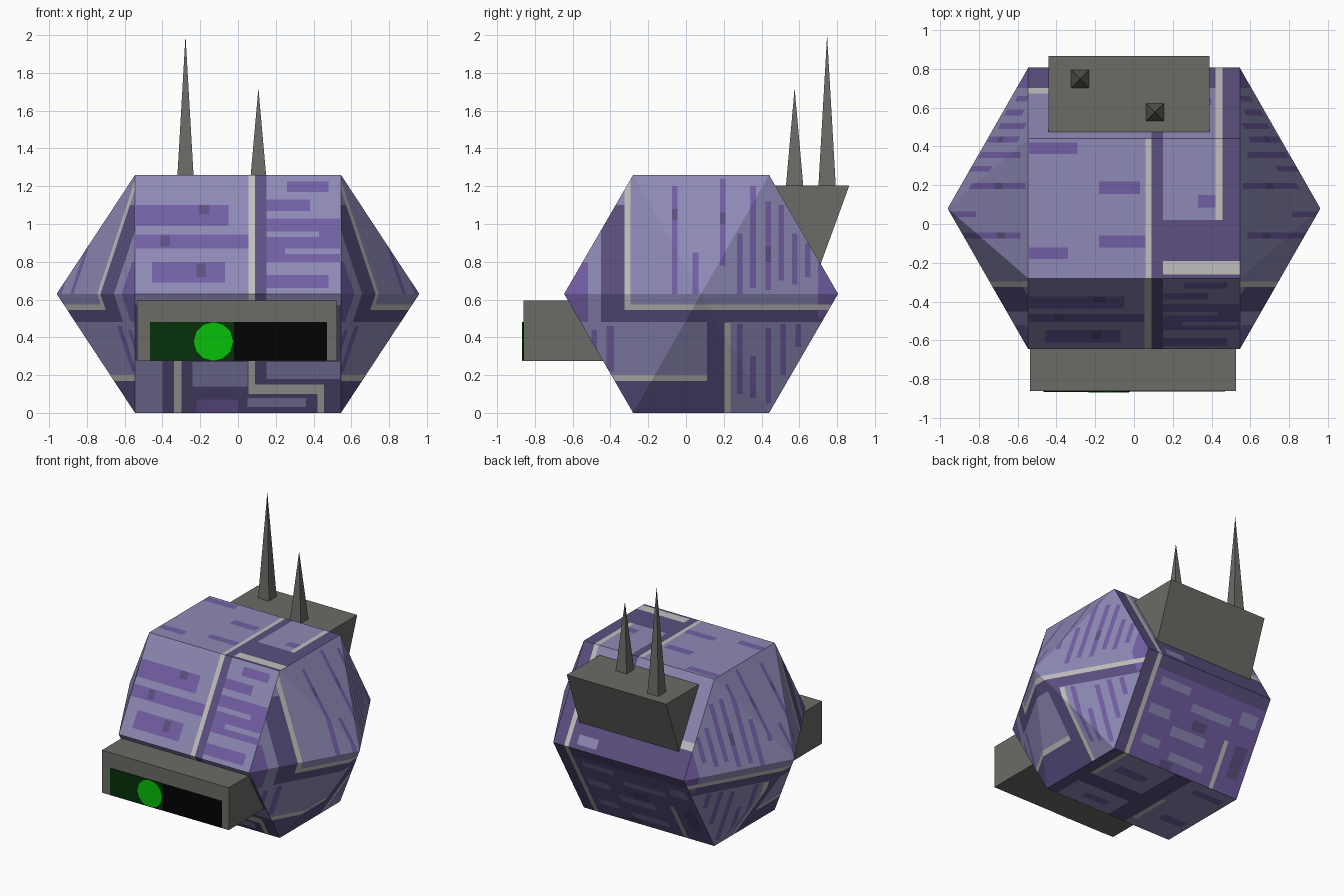
import bpy
import bmesh
from math import cos, sin, pi
from mathutils import Vector

default = bpy.data.objects.get("Cube")
if default:
    bpy.data.objects.remove(default, do_unlink=True)


def material(name, *rgb):
    """One flat colour, given as display values and stored as linear ones."""
    colour = [(c / 255) ** 2.2 for c in rgb] + [1]
    mat = bpy.data.materials.new(name)
    mat.use_nodes = True
    mat.diffuse_color = colour
    shader = mat.node_tree.nodes["Principled BSDF"]
    shader.inputs["Base Color"].default_value = colour
    shader.inputs["Roughness"].default_value = 0.8
    return mat


panel = material("panel lilac", 140, 136, 180)
purple = material("patch purple", 114, 95, 163)
dark = material("groove dark purple", 92, 81, 128)
pale = material("trim pale grey", 192, 190, 188)
metal = material("metal grey", 106, 108, 102)
black = material("screen black", 10, 10, 10)
deep_green = material("screen dark green", 13, 52, 18)
green = material("eye green", 16, 190, 18)


def finish(name, bm, *mats):
    bmesh.ops.recalc_face_normals(bm, faces=bm.faces[:])
    mesh = bpy.data.meshes.new(name)
    bm.to_mesh(mesh)
    bm.free()
    for mat in mats:
        mesh.materials.append(mat)
    obj = bpy.data.objects.new(name, mesh)
    bpy.context.collection.objects.link(obj)
    return obj


def prism(name, profile, start, depth, mat):
    """Extrude a closed outline of 3D points along a depth vector."""
    bm = bmesh.new()
    face = bm.faces.new([bm.verts.new(Vector(p) + Vector(start)) for p in profile])
    new = bmesh.ops.extrude_face_region(bm, geom=[face])["geom"]
    moved = [v for v in new if isinstance(v, bmesh.types.BMVert)]
    bmesh.ops.translate(bm, verts=moved, vec=depth)
    return finish(name, bm, mat)


def plate(name, x0, x1, z0, z1, y, depth, mat):
    outline = [(x0, 0, z0), (x1, 0, z0), (x1, 0, z1), (x0, 0, z1)]
    return prism(name, outline, (0, y, 0), (0, depth, 0), mat)


# Body shell: hexagonal drum lying along x, closed by a pyramid at each end
HALF, TIP, TOP, MID = 0.545, 0.96, 1.26, 0.63
ring = [(-0.28, 0), (0.44, 0), (0.805, MID), (0.44, TOP), (-0.28, TOP), (-0.645, MID)]
body = bmesh.new()
ends = []
for sign in (-1, 1):
    loop = [body.verts.new((sign * HALF, y, z)) for y, z in ring]
    apex = body.verts.new((sign * TIP, 0.08, MID))
    ends.append(loop)
    for i in range(6):
        body.faces.new((loop[i - 1], loop[i], apex))
for i in range(6):
    body.faces.new((ends[0][i - 1], ends[0][i], ends[1][i], ends[1][i - 1]))

BODY_MATS = [panel, purple, dark, pale]
AXES = {"front": (0, 2), "back": (0, 2), "top": (0, 1), "bottom": (0, 1), "side": (1, 2)}


def region(face):
    c = face.calc_center_median()
    if abs(c.x) > HALF + 1e-4:
        return "side"
    if c.z > TOP - 1e-4:
        return "top"
    if c.z < 1e-4:
        return "bottom"
    return "front" if c.y < 0.08 else "back"


def paint(where, mat, *rects):
    """Cut rectangles into one region of the shell and colour the faces inside."""
    axes = AXES[where]

    def touching(rect):
        found = []
        for f in body.faces:
            if region(f) != where:
                continue
            spans = [[v.co[a] for v in f.verts] for a in axes]
            if all(min(s) < rect[2 * k + 1] - 1e-4 and max(s) > rect[2 * k] + 1e-4
                   for k, s in enumerate(spans)):
                found.append(f)
        return found

    for rect in rects:
        for k, value in enumerate(rect):
            faces = touching(rect)
            geom = set(faces)
            for f in faces:
                geom.update(f.edges)
                geom.update(f.verts)
            point, normal = Vector(), Vector()
            point[axes[k // 2]] = value
            normal[axes[k // 2]] = 1
            bmesh.ops.bisect_plane(body, geom=list(geom), dist=1e-4,
                                   plane_co=point, plane_no=normal)
        for f in touching(rect):
            c = f.calc_center_median()
            if all(rect[2 * k] < c[a] < rect[2 * k + 1] for k, a in enumerate(axes)):
                f.material_index = BODY_MATS.index(mat)


# Front: striped plating, a long groove with trim, stepped trim below
paint("front", dark, (.09, .15, .28, TOP), (-.4, HALF, 0, .28), (-HALF, HALF, .28, .57))
paint("front", purple, (-.54, -.05, .99, 1.1), (-.54, .055, .87, .945),
      (-.455, -.07, .69, .8), (.26, .48, 1.17, 1.225), (.15, .38, 1.07, 1.13),
      (.15, .54, .8, 1.03), (.15, .48, .66, .73), (-.22, 0, 0, .07))
paint("front", panel, (.15, .43, .93, .96), (.25, .54, .84, .87), (-.24, .05, .14, .27),
      (.05, .36, .03, .08), (.15, .54, .18, .27))
paint("front", dark, (-.21, -.15, 1.05, 1.1), (-.41, -.36, .88, .94), (-.22, -.17, .72, .79))
paint("front", pale, (.055, .09, .57, TOP), (.055, .09, .1, .28), (.055, .455, .1, .15),
      (.42, .455, 0, .1), (-.34, -.3, 0, .28))

# Top: plain plating with an L-shaped groove
paint("top", dark, (.09, .15, -.28, .44), (.15, HALF, -.28, .02), (.455, HALF, .02, .44))
paint("top", purple, (-.18, .03, .155, .22), (-.54, -.29, .36, .42),
      (-.54, -.34, -.18, -.12), (-.18, .06, -.12, -.06), (.33, .42, .085, .15))
paint("top", pale, (.06, .09, -.28, .44), (.42, .455, .02, .44), (.15, HALF, -.26, -.19))

# Back: dark waist, trim beside the pack, blotched lower plating
paint("back", dark, (-HALF, HALF, .55, .81), (.455, HALF, 0, TOP), (.09, .15, .8, TOP))
paint("back", purple, (-HALF, .42, 0, .55), (.2, .4, .9, .96))
paint("back", panel, (.2, .36, .66, .72), (.1, .36, .46, .51), (-.3, .05, .38, .43),
      (.2, .38, .28, .34), (-.15, .15, .2, .26), (-.5, -.36, .42, .5),
      (-.2, .1, .06, .11), (.2, .36, .1, .15))
paint("back", dark, (-.12, 0, .28, .34), (-.5, -.4, .1, .3), (.05, .15, 0, .05))
paint("back", pale, (.42, .455, 0, TOP), (-HALF, -.4, .81, .86), (-.33, -.295, 0, .3))

# Bottom: grooves with short trims
paint("bottom", dark, (.455, HALF, -.28, .44), (-.15, 0, -.28, .44), (0, HALF, -.05, .08))
paint("bottom", purple, (.1, .35, .2, .28), (-.5, -.25, .3, .36), (-.5, -.3, -.1, -.03),
      (.1, .3, -.2, -.14))
paint("bottom", pale, (.42, .455, .08, .44), (-.19, -.155, -.2, .12))

# Sides: upright streaks, framed by trim and grooves, the same on both ends
paint("side", dark, (-.45, -.325, .48, 1.1), (-.325, .75, .48, .545), (-.4, .205, 0, .17),
      (.11, .205, .17, .48))
paint("side", purple, (-.65, -.52, .48, .8), (.7, .81, .5, .8),
      (-.42, -.38, .22, .46), (-.5, -.47, .3, .44))
streaks = [(-.075, .63, 1.2), (.035, .63, .85), (.18, .78, 1.24), (.27, .63, .95),
           (.34, .66, 1.2), (.42, .65, 1.12), (.49, .7, 1.1), (.56, .68, .95), (.63, .72, .9)]
lower_streaks = [(.27, .1, .47), (.34, .08, .3), (.42, .05, .45), (.5, .2, .47), (.58, .35, .47)]
for y, low, high in streaks + lower_streaks:
    paint("side", purple, (y, y + .03, low, high))
paint("side", dark, (-.075, -.045, 1.02, 1.08), (.18, .21, 1, 1.06), (.42, .45, .8, .88))
paint("side", pale, (-.325, -.295, .545, 1.24), (-.295, .78, .545, .575),
      (-.42, .11, .17, .2), (.205, .235, 0, .475))
finish("body_shell", body, *BODY_MATS)

# Visor box with screen and round eye
plate("visor_box", -.535, .525, .275, .595, -.86, .46, metal)
plate("visor_screen", -.465, .47, .277, .48, -.863, .004, black)
plate("visor_glow", -.465, -.02, .277, .48, -.865, .004, deep_green)
disc = [(.104 * cos(i * pi / 6), 0, .102 * sin(i * pi / 6)) for i in range(12)]
prism("visor_eye", disc, (-.13, -.867, .378), (0, .004, 0), green)

# Wedge-shaped pack on the upper back
wedge = [(0, .475, 1.205), (0, .865, 1.205), (0, .71, .78), (0, .45, .9)]
prism("back_pack", wedge, (-.44, 0, 0), (.83, 0, 0), metal)

# Four-sided antenna spikes
for name, x, y, tip in (("tall_antenna", -.278, .747, 2), ("short_antenna", .108, .575, 1.72)):
    bm = bmesh.new()
    base = [bm.verts.new((x + a * .046, y + b * .046, 1.2))
            for a, b in ((-1, -1), (1, -1), (1, 1), (-1, 1))]
    point = bm.verts.new((x, y, tip))
    bm.faces.new(base)
    for i in range(4):
        bm.faces.new((base[i - 1], base[i], point))
    finish(name, bm, metal)
